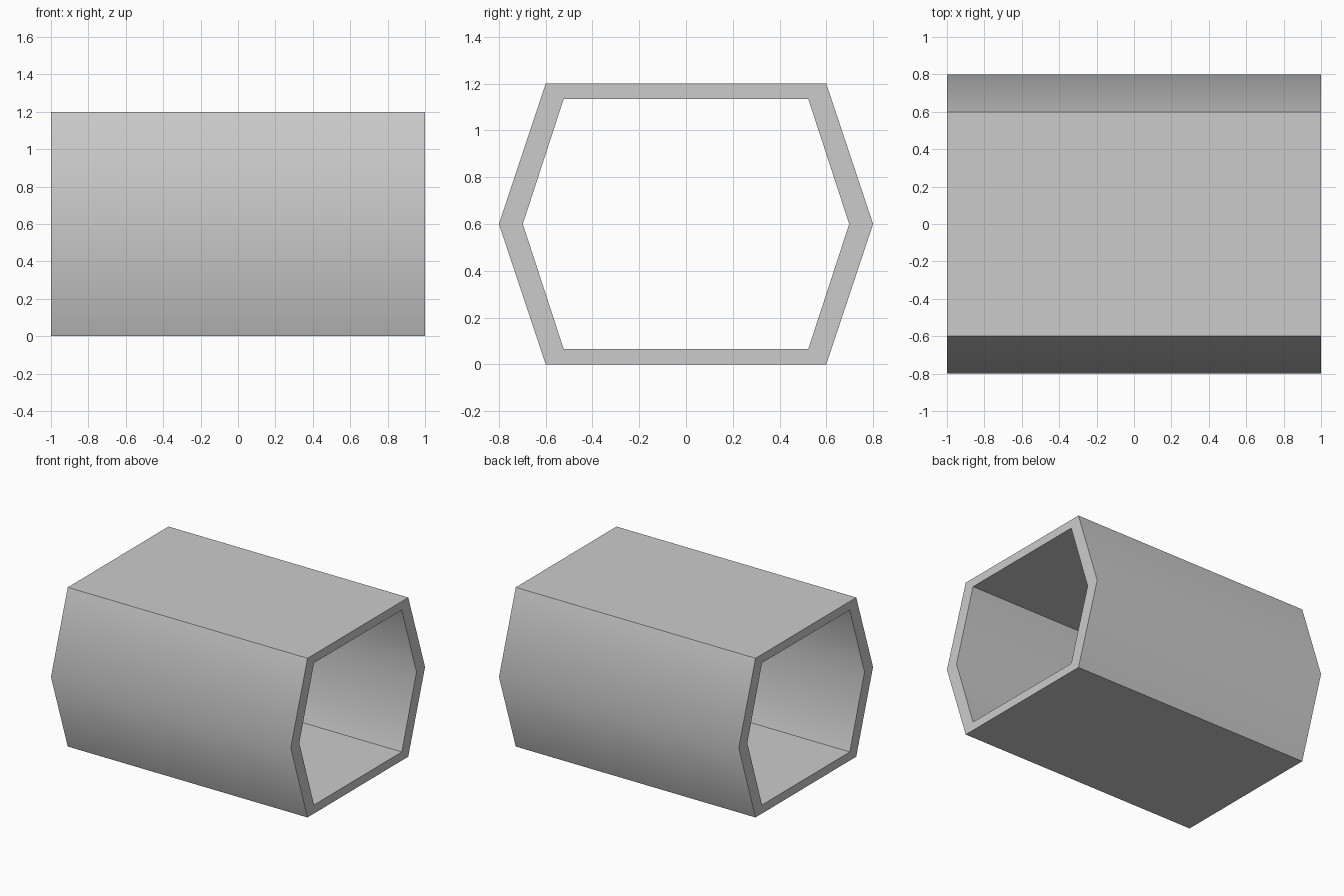
import bpy, bmesh, math

if "Cube" in bpy.data.objects:
    bpy.data.objects.remove(bpy.data.objects["Cube"])

LENGTH, MID_Z = 2.0, 0.6


def hexagon(bm, x, half_mid, half_flat, half_height):
    """Flat-topped hexagon ring in the plane at x."""
    points = [(half_mid, 0), (half_flat, half_height), (-half_flat, half_height),
              (-half_mid, 0), (-half_flat, -half_height), (half_flat, -half_height)]
    return [bm.verts.new((x, y, MID_Z + z)) for y, z in points]


# Hollow hexagonal tube, open at both ends: rings go round the wall section
bm = bmesh.new()
outer, inner = (0.8, 0.6, 0.6), (0.698, 0.523, 0.535)
h = LENGTH / 2
rings = [hexagon(bm, -h, *outer), hexagon(bm, h, *outer),
         hexagon(bm, h, *inner), hexagon(bm, -h, *inner)]
for r in range(4):
    a, b = rings[r], rings[(r + 1) % 4]
    for i in range(6):
        j = (i + 1) % 6
        bm.faces.new((a[i], a[j], b[j], b[i]))
bmesh.ops.recalc_face_normals(bm, faces=bm.faces)

mesh = bpy.data.meshes.new("hexagonal_tube")
bm.to_mesh(mesh)
bm.free()
tube = bpy.data.objects.new("hexagonal_tube", mesh)
bpy.context.collection.objects.link(tube)

# Soften only the shallow side ridges
bpy.context.view_layer.objects.active = tube
tube.select_set(True)
bpy.ops.object.shade_smooth_by_angle(angle=math.radians(45))
